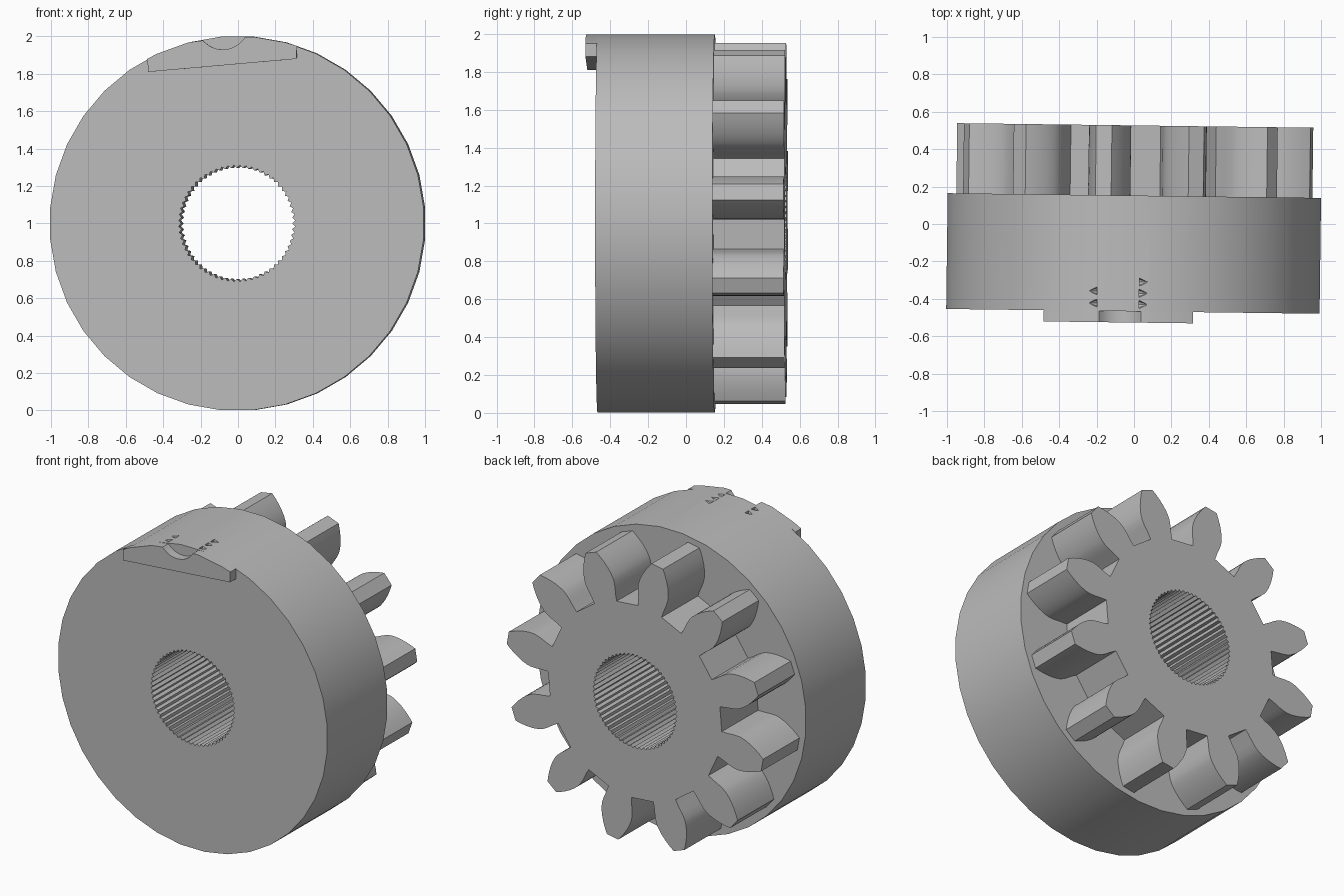
import bpy, bmesh
from math import sin, cos, tan, acos, pi, radians
from mathutils import Matrix, Vector

if "Cube" in bpy.data.objects:
    bpy.data.objects.remove(bpy.data.objects["Cube"])

TILT = Matrix.Rotation(-0.0128, 4, 'Z')   # whole part is turned very slightly
grey = bpy.data.materials.new("plain_grey")
grey.diffuse_color = (0.5, 0.5, 0.5, 1)
grey.use_nodes = True
grey.node_tree.nodes["Principled BSDF"].inputs["Base Color"].default_value = grey.diffuse_color


def polar(r, a):
    return (r * cos(a), 1 + r * sin(a))


def prism(name, loops, y0, y1):
    """Extrude closed x-z outlines (outer first, then holes) from y0 to y1."""
    bm = bmesh.new()
    edges = []
    for loop in loops:
        vs = [bm.verts.new((x, y0, z)) for x, z in loop]
        edges += [bm.edges.new((v, vs[i - 1])) for i, v in enumerate(vs)]
    bmesh.ops.triangle_fill(bm, edges=edges, use_beauty=True)
    out = bmesh.ops.extrude_face_region(bm, geom=bm.faces[:], use_keep_orig=True)
    moved = [g for g in out["geom"] if isinstance(g, bmesh.types.BMVert)]
    bmesh.ops.translate(bm, verts=moved, vec=(0, y1 - y0, 0))
    bmesh.ops.recalc_face_normals(bm, faces=bm.faces[:])
    me = bpy.data.meshes.new(name)
    bm.to_mesh(me)
    bm.free()
    me.materials.append(grey)
    ob = bpy.data.objects.new(name, me)
    bpy.context.collection.objects.link(ob)
    return ob


# Serrated bore outline shared by hub and gear
N_SPLINE = 60
bore = [polar(0.312 if i % 2 else 0.297, pi * i / N_SPLINE) for i in range(2 * N_SPLINE)]

# Round hub, 36 sides
R = 1.002
rim = [polar(R, radians(5 + 10 * i)) for i in range(36)]
hub = prism("hub", [rim, bore], -0.467, 0.152)

# Involute gear, 12 teeth
N, TIP, PITCH, ROOT = 12, 0.96, 0.823, 0.645
BASE = PITCH * cos(radians(20))


def involute(r):
    a = acos(min(1, BASE / r))
    return tan(a) - a


half0 = pi / (2 * N) + involute(PITCH)
flank = [(ROOT, 0.088 / ROOT), (0.69, 0.096 / 0.69), (0.735, 0.107 / 0.735)]
flank += [(r, half0 - involute(r)) for r in (0.775, 0.80, 0.83, 0.86, 0.895, 0.93, TIP)]
teeth = []
for k in range(N):
    c = radians(10 + 30 * k)
    teeth += [polar(r, c - h) for r, h in flank]
    teeth += [polar(r, c + h) for r, h in reversed(flank)]
gear = prism("gear", [teeth, bore], 0.152, 0.527)

# Raised tab on the front with a rounded notch in its top
right = [polar(R, radians(a)) for a in (71.3, 75, 85)]
left = [polar(R, radians(a)) for a in (105, 115, 118.4)]
notch = [(-0.075 + 0.14 * cos(radians(t)), 2.07 + 0.14 * sin(radians(t)))
         for t in [-32 - 107 * i / 12 for i in range(13)]]
tab = prism("front_tab", [[(-0.475, 1.81), (0.32, 1.88)] + right + notch + left],
            -0.527, -0.467)

# Small thread nicks in the hub rim behind the notch
bm = bmesh.new()
for side, x, z, ys in ((1, 0.055, 1.998, (-0.31, -0.37, -0.43)),
                       (-1, -0.215, 1.976, (-0.36, -0.425))):
    for y in ys:
        m = Matrix.Translation((x, y, z)) @ Matrix.Rotation(side * pi / 2, 4, 'Y')
        bmesh.ops.create_cone(bm, cap_ends=True, segments=8, radius1=0.022,
                              radius2=0.001, depth=0.045, matrix=m)
me = bpy.data.meshes.new("nick_cutter")
bm.to_mesh(me)
bm.free()
me.materials.append(grey)
cutter = bpy.data.objects.new("nick_cutter", me)
cutter.hide_render = True
bpy.context.collection.objects.link(cutter)
mod = hub.modifiers.new("nicks", 'BOOLEAN')
mod.object, mod.operation, mod.solver = cutter, 'DIFFERENCE', 'EXACT'
bpy.context.view_layer.objects.active = hub
bpy.ops.object.modifier_apply(modifier="nicks")
bpy.data.objects.remove(cutter)

# Tilt everything and shade smooth with sharp edges kept
for ob in (hub, gear, tab):
    ob.data.transform(TILT)
    bpy.ops.object.select_all(action='DESELECT')
    ob.select_set(True)
    bpy.context.view_layer.objects.active = ob
    bpy.ops.object.shade_smooth_by_angle(angle=radians(25))
